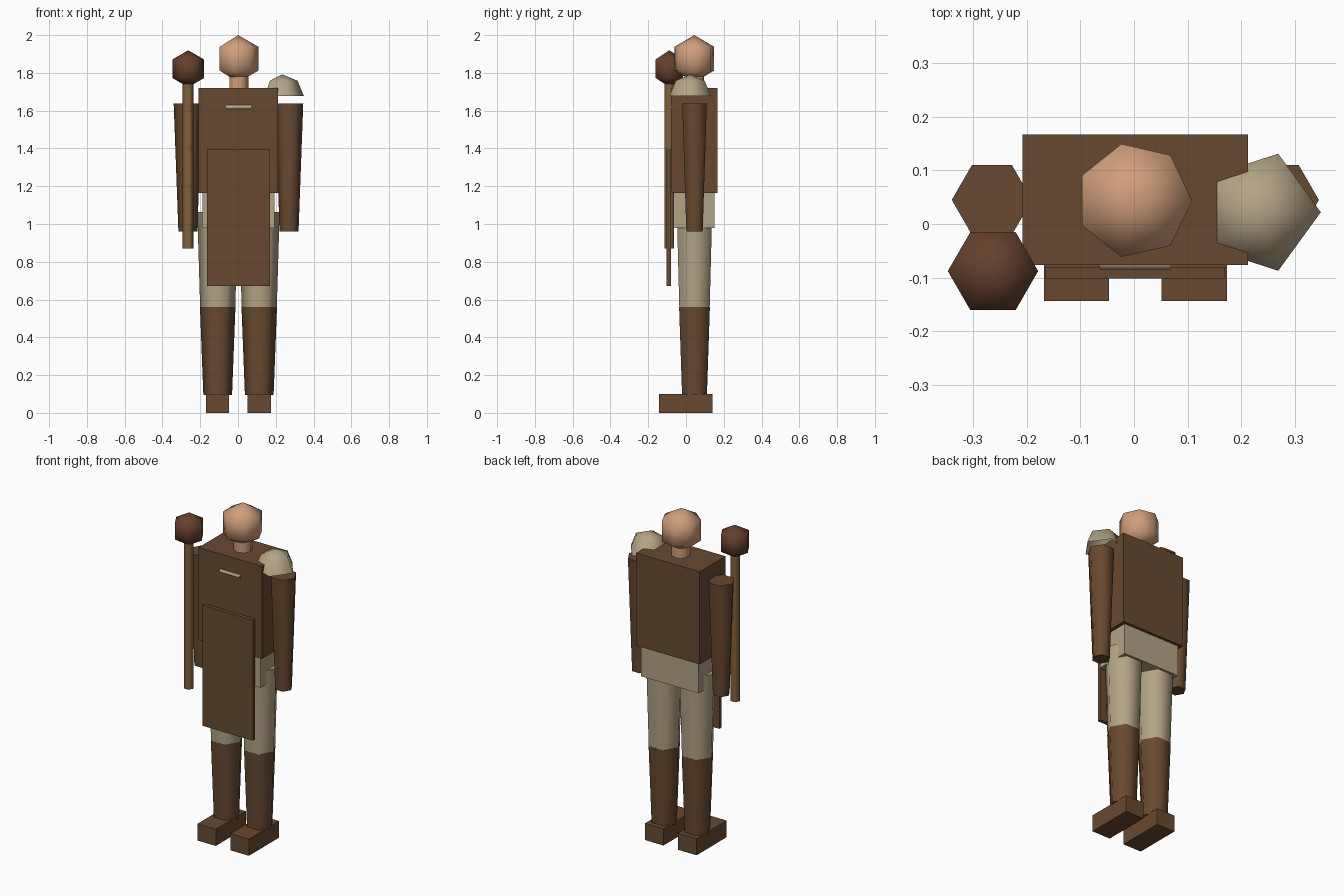
import bpy, bmesh, math

old = bpy.data.objects.get("Cube")
if old:
    bpy.data.objects.remove(old, do_unlink=True)

CX, CY = 0.0025, 0.045  # body axis


def material(name, hex_code):
    srgb = [int(hex_code[i:i + 2], 16) / 255 for i in (0, 2, 4)]
    lin = [c / 12.92 if c <= 0.04045 else ((c + 0.055) / 1.055) ** 2.4 for c in srgb]
    mat = bpy.data.materials.new(name)
    mat.use_nodes = True
    mat.diffuse_color = (*lin, 1)
    bsdf = next(n for n in mat.node_tree.nodes if n.type == 'BSDF_PRINCIPLED')
    bsdf.inputs["Base Color"].default_value = (*lin, 1)
    return mat


LEATHER = material("brown leather", "674930")
CLOTH = material("beige cloth", "B3A486")
SKIN = material("skin", "D09E7C")
WOOD = material("staff wood", "82603A")
DARK = material("dark wood", "64402B")


def finish(name, bm, mat, smooth=False):
    bmesh.ops.recalc_face_normals(bm, faces=bm.faces)
    if smooth:
        for f in bm.faces:
            f.smooth = True
        for e in bm.edges:
            e.smooth = e.calc_face_angle(0) < math.radians(75)
    mesh = bpy.data.meshes.new(name)
    bm.to_mesh(mesh)
    bm.free()
    mesh.materials.append(mat)
    obj = bpy.data.objects.new(name, mesh)
    bpy.context.collection.objects.link(obj)
    return obj


def box(name, mat, x, y, z):
    """Box from (min, max) ranges."""
    bm = bmesh.new()
    bmesh.ops.create_cube(bm, size=1)
    for v in bm.verts:
        v.co = [r[0] if c < 0 else r[1] for c, r in zip(v.co, (x, y, z))]
    return finish(name, bm, mat)


def lathe(name, mat, sides, centre, profile, cap=True):
    """Turn (radius, z) points about a vertical axis; radius 0 makes a pole."""
    bm = bmesh.new()
    rings = []
    for r, z in profile:
        count = sides if r else 1
        rings.append([bm.verts.new((centre[0] + r * math.cos(math.tau * i / sides),
                                    centre[1] + r * math.sin(math.tau * i / sides), z))
                      for i in range(count)])
    for a, b in zip(rings, rings[1:]):
        for i in range(sides):
            j = (i + 1) % sides
            quad = [a[i % len(a)], a[j % len(a)], b[j % len(b)], b[i % len(b)]]
            bm.faces.new(list(dict.fromkeys(quad)))
    if cap:
        for ring in (rings[0], rings[-1]):
            if len(ring) > 1:
                bm.faces.new(ring)
    return finish(name, bm, mat, smooth=True)


def ball_profile(r, z, steps, start=-90):
    points = []
    for k in range(steps + 1):
        a = math.radians(start + (90 - start) * k / steps)
        radius = r * math.cos(a)
        points.append((radius if radius > 1e-5 else 0, z + r * math.sin(a)))
    return points


# Trunk
box("torso", LEATHER, (-0.208, 0.213), (-0.077, 0.167), (1.165, 1.72))
box("hips", CLOTH, (-0.187, 0.192), (-0.06, 0.15), (0.98, 1.166))
box("apron", LEATHER, (-0.165, 0.17), (-0.102, -0.08), (0.673, 1.395))

# Head and neck
lathe("neck", SKIN, 7, (CX, CY), [(0.052, 1.7), (0.052, 1.8)])
lathe("head", SKIN, 7, (CX - 0.002, CY - 0.001), ball_profile(0.125, 1.875, 3))

# Legs, boots, feet and arms
for label, side in (("left", 1), ("right", -1)):
    leg_x = CX + side * 0.11
    lathe(label + "_trouser_leg", CLOTH, 6, (leg_x, CY), [(0.093, 0.56), (0.108, 1.063)])
    lathe(label + "_boot", LEATHER, 6, (leg_x, CY), [(0.076, 0.095), (0.094, 0.56)])
    box(label + "_foot", LEATHER, (leg_x - 0.061, leg_x + 0.061), (-0.144, 0.14), (0, 0.1))
    lathe(label + "_arm", LEATHER, 6, (CX + side * 0.268, CY), [(0.05, 0.96), (0.075, 1.638)])

# Shoulder guard, an open dome on the left shoulder only
lathe("shoulder_guard", CLOTH, 5, (0.234, 0.022),
      ball_profile(0.115, 1.677, 2, start=0), cap=False)

# Chest clasp, a thin bar laid across the chest
clasp = lathe("chest_clasp", CLOTH, 6, (0, 0), [(0.0135, -0.067), (0.0135, 0.067)])
clasp.rotation_euler = (0, math.pi / 2, 0)
clasp.location = (CX, -0.073, 1.619)

# Club beside the right hand
lathe("club_shaft", WOOD, 6, (-0.265, -0.088), [(0.0295, 0.87), (0.0295, 1.76)])
lathe("club_head", DARK, 6, (-0.2635, -0.088), ball_profile(0.0975, 1.822, 3))
